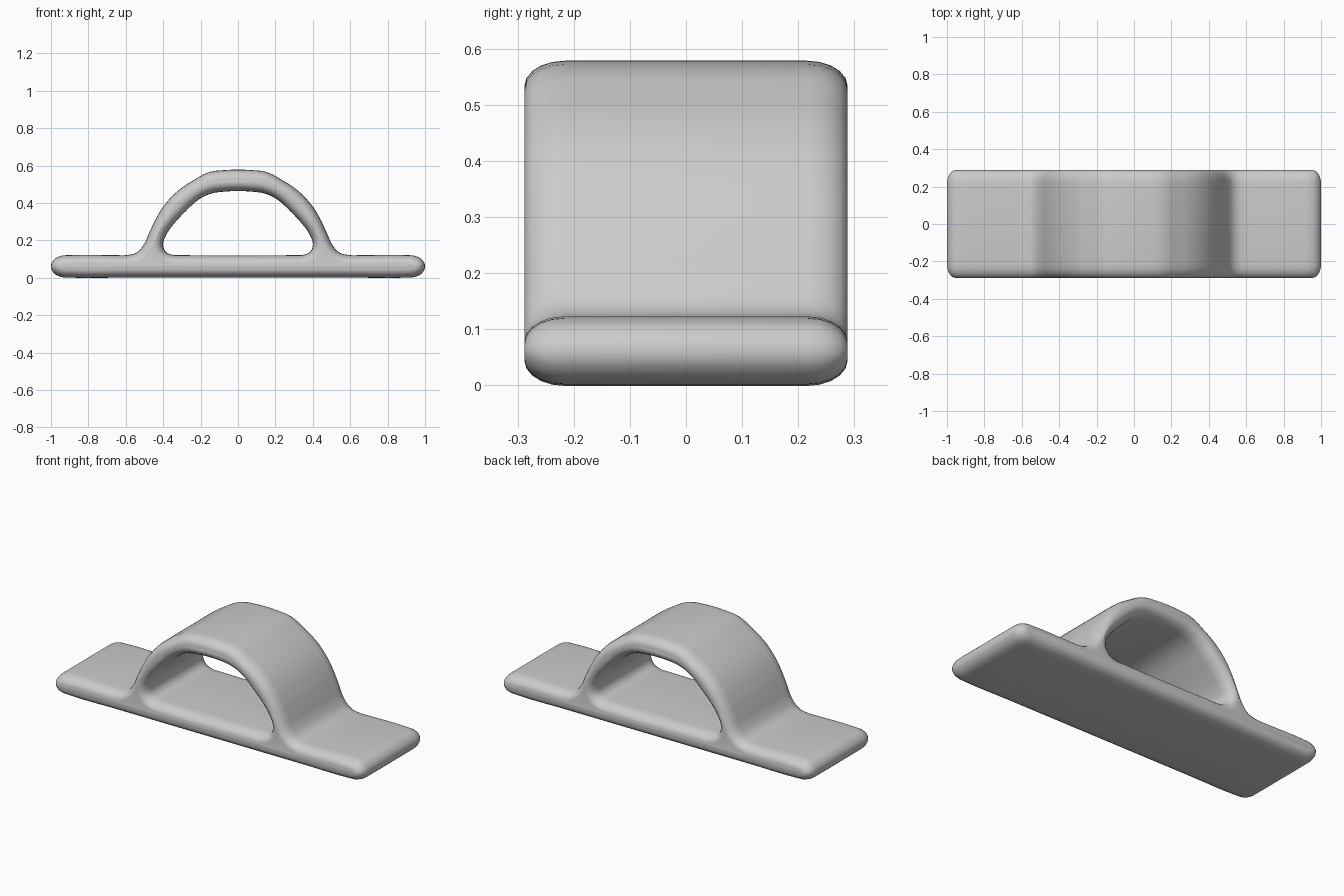
import bpy
from math import radians
from mathutils import Matrix

cube = bpy.data.objects.get("Cube")
if cube:
    bpy.data.objects.remove(cube, do_unlink=True)

grey = bpy.data.materials.new("light_grey")
grey.use_nodes = True
colour = (0.6, 0.6, 0.6, 1)
grey.diffuse_color = colour
grey.node_tree.nodes["Principled BSDF"].inputs["Base Color"].default_value = colour

# Right half of the outline, from the crown of the arch down to the foot plate
OUTER = [(0.08, .575), (.16, .563), (.24, .52), (.315, .47), (.385, .40), (.437, .32),
         (.475, .24), (.505, .175), (.54, .136), (.59, .122), (.66, .121), (.9, .121),
         (.95, .116), (.985, .096), (1, .061), (.985, .026), (.95, .006), (.9, .001), (.6, .001)]
# Right half of the opening under the arch
INNER = [(.08, .46), (.15, .448), (.21, .418), (.28, .355), (.345, .285), (.385, .227),
         (.4, .18), (.388, .142), (.355, .124), (.3, .121)]

STRETCH, ROUND, HALF_WIDTH = 1.6, .045, .288


def add_loop(curve, half):
    """Mirror half an outline in x and add it as a closed smooth spline."""
    points = half + [(-x, z) for x, z in reversed(half)]
    spline = curve.splines.new("BEZIER")
    spline.bezier_points.add(len(points) - 1)
    for bp, (x, z) in zip(spline.bezier_points, points):
        bp.co = (x, z, 0)
        bp.handle_left_type = bp.handle_right_type = "AUTO"
    spline.use_cyclic_u = True
    spline.resolution_u = 4


# Extruded profile with rounded rims
profile = bpy.data.curves.new("handle_profile", "CURVE")
profile.dimensions = "2D"
profile.fill_mode = "BOTH"
add_loop(profile, OUTER)
add_loop(profile, INNER)
profile.bevel_depth = ROUND
profile.bevel_resolution = 4
profile.offset = -ROUND
profile.extrude = HALF_WIDTH / STRETCH - ROUND
helper = bpy.data.objects.new("handle_profile", profile)
bpy.context.collection.objects.link(helper)
bpy.context.view_layer.update()

# Bake to a mesh, stand it upright and stretch the rounding across the width
mesh = bpy.data.meshes.new_from_object(
    helper.evaluated_get(bpy.context.evaluated_depsgraph_get()))
mesh.transform(Matrix.Diagonal((1, STRETCH, 1, 1)) @ Matrix.Rotation(radians(90), 4, "X"))
bpy.data.objects.remove(helper, do_unlink=True)
mesh.materials.clear()
mesh.materials.append(grey)

handle = bpy.data.objects.new("arched_handle", mesh)
bpy.context.collection.objects.link(handle)
bpy.context.view_layer.objects.active = handle
handle.select_set(True)

# Close the seams between rims and side faces, then shade smooth
bpy.ops.object.mode_set(mode="EDIT")
bpy.ops.mesh.select_all(action="SELECT")
bpy.ops.mesh.remove_doubles(threshold=.0005)
bpy.ops.mesh.normals_make_consistent(inside=False)
bpy.ops.object.mode_set(mode="OBJECT")
bpy.ops.object.shade_smooth_by_angle(angle=radians(50))
